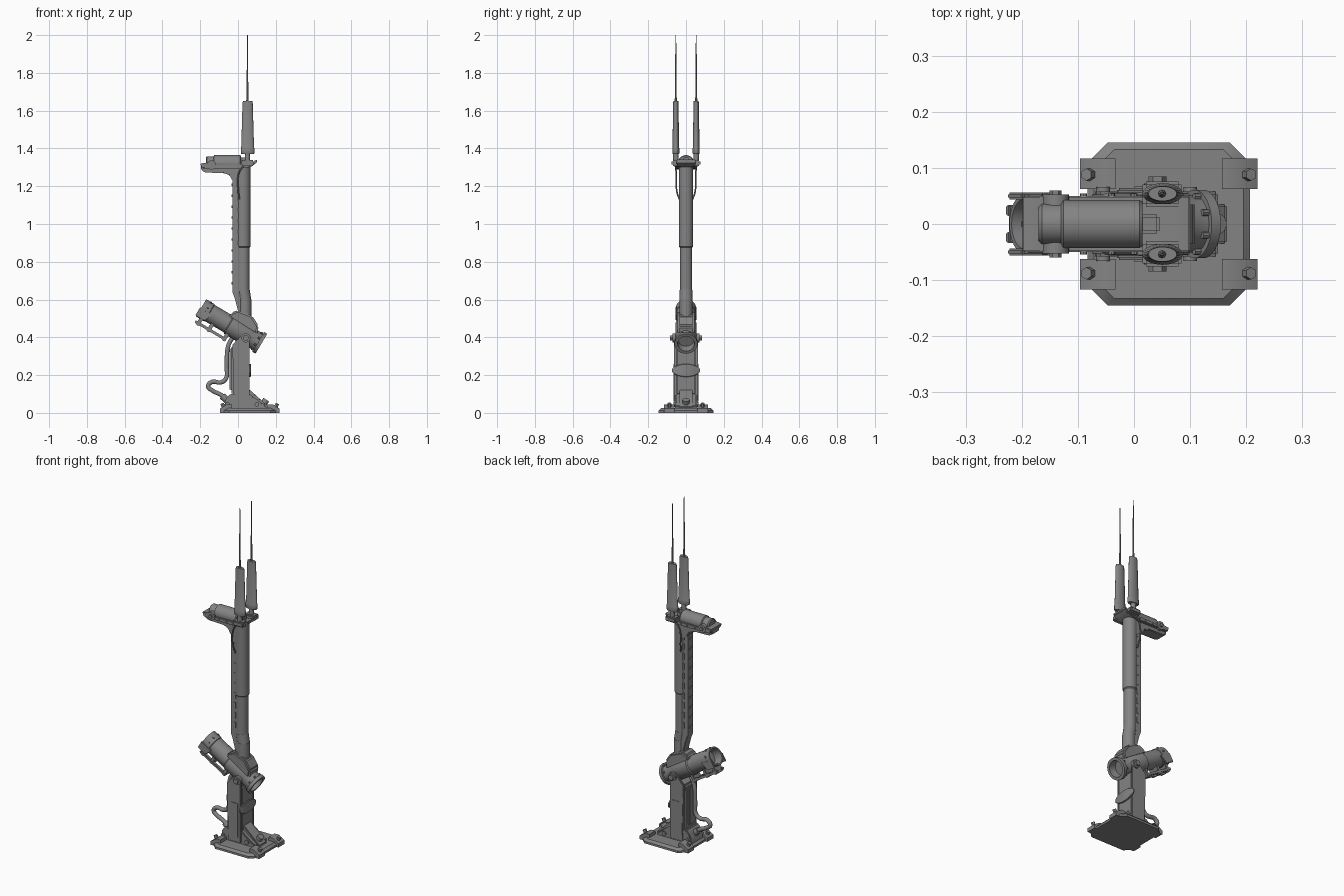
import bpy, bmesh, math
from mathutils import Vector, Matrix

cube = bpy.data.objects.get("Cube")
if cube:
    bpy.data.objects.remove(cube, do_unlink=True)

GREY = (0.23, 0.23, 0.23, 1)
metal = bpy.data.materials.new("dull_grey_metal")
metal.use_nodes = True
metal.diffuse_color = GREY
metal.node_tree.nodes["Principled BSDF"].inputs["Base Color"].default_value = GREY


def finish(name, bm, bevel=0):
    bmesh.ops.recalc_face_normals(bm, faces=bm.faces)
    if bevel:
        bmesh.ops.bevel(bm, geom=bm.edges[:], offset=bevel, segments=2, affect='EDGES', clamp_overlap=True)
    me = bpy.data.meshes.new(name)
    bm.to_mesh(me)
    bm.free()
    me.materials.append(metal)
    for p in me.polygons:
        p.use_smooth = True
    me.set_sharp_from_angle(angle=math.radians(35))
    ob = bpy.data.objects.new(name, me)
    bpy.context.collection.objects.link(ob)
    return ob


def box(name, lo, hi, bevel=0):
    lo, hi = Vector(lo), Vector(hi)
    bm = bmesh.new()
    bmesh.ops.create_cube(bm, size=1, matrix=Matrix.Translation((lo + hi) / 2) @ Matrix.Diagonal((*(hi - lo), 1)))
    return finish(name, bm, bevel)


def prism(name, pts, y0, y1, bevel=0):
    """Side profile in x,z pushed from y0 to y1."""
    bm = bmesh.new()
    face = bm.faces.new([bm.verts.new((x, y0, z)) for x, z in pts])
    ext = bmesh.ops.extrude_face_region(bm, geom=[face])
    bmesh.ops.translate(bm, vec=(0, y1 - y0, 0), verts=[v for v in ext["geom"] if isinstance(v, bmesh.types.BMVert)])
    return finish(name, bm, bevel)


def lathe(name, start, end, profile, sides=32, squash=1):
    """Rings of (distance, radius) around the line from start to end."""
    start = Vector(start)
    rot = (Vector(end) - start).to_track_quat('Z', 'Y').to_matrix().to_4x4()
    place = Matrix.Translation(start) @ rot @ Matrix.Diagonal((1, squash, 1, 1))
    bm = bmesh.new()
    rings = []
    for d, r in profile:
        ring = [place @ Vector((r * math.cos(a), r * math.sin(a), d))
                for a in (2 * math.pi * i / sides for i in range(sides))]
        rings.append([bm.verts.new(v) for v in ring])
    for a, b in zip(rings, rings[1:]):
        for i in range(sides):
            j = (i + 1) % sides
            bm.faces.new((a[i], a[j], b[j], b[i]))
    bm.faces.new(rings[0])
    bm.faces.new(rings[-1])
    return finish(name, bm)


def rod(name, start, end, r, sides=24):
    return lathe(name, start, end, [(0, r), ((Vector(end) - Vector(start)).length, r)], sides)


def cable(name, pts, r):
    cu = bpy.data.curves.new(name, 'CURVE')
    cu.dimensions = '3D'
    cu.bevel_depth, cu.bevel_resolution, cu.use_fill_caps = r, 3, True
    sp = cu.splines.new('BEZIER')
    sp.bezier_points.add(len(pts) - 1)
    for bp, p in zip(sp.bezier_points, pts):
        bp.co = p
        bp.handle_left_type = bp.handle_right_type = 'AUTO'
    cu.materials.append(metal)
    ob = bpy.data.objects.new(name, cu)
    bpy.context.collection.objects.link(ob)


# Base plate with cut corners and a sloped rim
MID = 0.062


def octagon(w, d, c, z):
    corners = [(w, d - c), (w - c, d), (c - w, d), (-w, d - c), (-w, c - d), (c - w, -d), (w - c, -d), (w, c - d)]
    return [(MID + x, y, z) for x, y in corners]


bm = bmesh.new()
layers = [[bm.verts.new(p) for p in octagon(w, d, 0.036, z)]
          for w, d, z in ((0.145, 0.145, 0), (0.145, 0.145, 0.012), (0.133, 0.133, 0.025))]
for a, b in zip(layers, layers[1:]):
    for i in range(8):
        bm.faces.new((a[i], a[i - 1], b[i - 1], b[i]))
bm.faces.new(layers[0])
bm.faces.new(layers[-1])
finish("base_plate", bm)

# Corner clamps with sloped bolts
for sx, end in ((1, "left"), (-1, "right")):
    for sy, side in ((1, "back"), (-1, "front")):
        prof = [(0.095, 0.015), (0.095, 0.045), (0.122, 0.045), (0.158, 0.022), (0.158, 0), (0.13, 0)]
        prism(f"clamp_{side}_{end}", [(MID + sx * x, z) for x, z in prof], sy * 0.062, sy * 0.117)
        rod(f"clamp_bolt_{side}_{end}", (MID + sx * 0.136, sy * 0.088, 0.025),
            (MID + sx * 0.147, sy * 0.088, 0.05), 0.011, 6)

# Foot, gusset and lower column
prism("foot", [(-0.075, 0.02), (-0.065, 0.075), (-0.04, 0.1), (0.06, 0.1), (0.15, 0.035), (0.15, 0.02)],
      -0.058, 0.058, 0.005)
prism("gusset", [(0.05, 0.13), (0.065, 0.12), (0.165, 0.03), (0.165, 0.02), (0.05, 0.02)], -0.035, 0.035, 0.004)
box("lower_column", (-0.035, -0.06, 0.09), (0.062, 0.06, 0.36), 0.012)
rod("foot_bolt", (0.13, 0, 0.04), (0.15, 0, 0.07), 0.018)
lathe("column_cover", (0.06, 0, 0.225), (0.069, 0, 0.225), [(0, 0.075), (0.006, 0.075), (0.009, 0.07)], 32, 0.46)
box("column_back_rib", (-0.045, -0.03, 0.12), (-0.03, 0.03, 0.34), 0.004)

# Fork arms, side panels and hinge
for s, side in ((1, "back"), (-1, "front")):
    prism(f"fork_arm_{side}", [(-0.02, 0.03), (0.062, 0.03), (0.062, 0.38), (0.05, 0.42), (0.025, 0.42), (-0.03, 0.36)],
          s * 0.05, s * 0.064, 0.003)
    box(f"arm_strap_{side}", (0.0, s * 0.06, 0.06), (0.045, s * 0.067, 0.26))
    rod(f"hinge_washer_{side}", (0.042, s * 0.055, 0.397), (0.042, s * 0.072, 0.397), 0.024)
    rod(f"hinge_bolt_{side}", (0.042, s * 0.06, 0.397), (0.042, s * 0.085, 0.397), 0.016, 6)
    for x in (-0.055, 0.1):
        rod(f"foot_pin_{side}", (x, s * 0.05, 0.045), (x, s * 0.066, 0.045), 0.012, 12)

# Tilted barrel with hollow ends
HIGH, LOW = Vector((-0.195, 0, 0.556)), Vector((0.122, 0, 0.367))
axis = (LOW - HIGH).normalized()
up = Vector((-axis.z, 0, axis.x))
lathe("barrel", HIGH, LOW, [(0.05, 0.042), (0, 0.045), (0, 0.053), (0.05, 0.053), (0.053, 0.05), (0.17, 0.05),
                            (0.175, 0.056), (0.29, 0.056), (0.3, 0.051), (0.352, 0.051),
                            (0.352, 0.061), (0.371, 0.061), (0.371, 0.045), (0.33, 0.04)], 40)
for i in range(8):
    a = 2 * math.pi * (i + 0.5) / 8
    out = up * math.cos(a) + Vector((0, math.sin(a), 0))
    p = HIGH + out * 0.052
    rod("collar_stud", p + axis * 0.03, p + axis * 0.03 + out * 0.006, 0.006, 8)
    rod("flange_bolt", LOW + out * 0.053 - axis * 0.03, LOW + out * 0.053 - axis * 0.018, 0.006, 8)


def along(d, h):
    p = HIGH + axis * d + up * h
    return p.x, p.z


# Rail slung below the barrel
for s in (1, -1):
    prism("barrel_rail", [along(*q) for q in ((0.01, -0.085), (0.01, -0.07), (0.2, -0.07), (0.2, -0.085))],
          s * 0.014, s * 0.034, 0.003)
    prism("muzzle_prong", [along(*q) for q in ((-0.006, -0.05), (-0.006, 0.0), (0.07, 0.0), (0.05, -0.05))],
          s * 0.044, s * 0.056, 0.003)
for d in (0.02, 0.085, 0.18):
    prism("rail_post", [along(*q) for q in ((d, -0.09), (d, -0.04), (d + 0.02, -0.04), (d + 0.02, -0.09))],
          -0.032, 0.032, 0.003)

# Mast socket, bent neck and two tubes
prism("mast_socket", [along(0.15, 0.03), along(0.15, 0.06), (0.0, 0.545), (0.075, 0.515), (0.11, 0.46), (0.1, 0.41)],
      -0.045, 0.045, 0.01)
rod("mast_neck", (0.037, 0, 0.44), (0.037, 0, 0.6), 0.035)
rod("mast_bend", (0.037, 0, 0.59), (0.028, 0, 0.65), 0.034)
lathe("mast_tube", (0.028, 0, 0.64), (0.028, 0, 1.31),
      [(0, 0.033), (0.235, 0.033), (0.24, 0.038), (0.67, 0.038)])

# Spine behind the mast curling into the head
prism("mast_spine", [(0.02, 1.26), (-0.03, 1.26), (-0.03, 0.64), (-0.018, 0.61), (0.0, 0.54), (0.02, 0.54)],
      -0.026, 0.026, 0.003)
prism("head_neck", [(0.02, 1.31), (-0.195, 1.31), (-0.195, 1.285), (-0.17, 1.272), (-0.075, 1.27), (-0.045, 1.258),
                    (-0.03, 1.23), (0.02, 1.2)], -0.034, 0.034, 0.004)
for i in range(10):
    z = 0.68 + i * 0.058
    box("spine_clip", (-0.008, -0.029, z), (0.004, 0.029, z + 0.035))
    box("spine_lug", (-0.034, -0.012, z), (-0.028, 0.012, z + 0.012))

# Head cradle and round housing
prism("head_cradle", [(-0.19, 1.295), (-0.2, 1.32), (-0.165, 1.325), (-0.12, 1.312), (0.06, 1.318), (0.1, 1.342),
                      (0.1, 1.326), (0.07, 1.303), (0.0, 1.292)], -0.05, 0.05, 0.003)
lathe("head_housing", (-0.17, 0, 1.322), (0.015, 0, 1.322),
      [(0, 0.03), (0.006, 0.036), (0.04, 0.036), (0.044, 0.043), (0.18, 0.043), (0.185, 0.039)], 40)
box("head_connector", (0.01, -0.017, 1.31), (0.046, 0.017, 1.352), 0.005)
rod("head_pivot", (-0.14, -0.053, 1.312), (-0.14, 0.053, 1.312), 0.024)
rod("head_pivot_pin", (-0.14, -0.06, 1.312), (-0.14, 0.06, 1.312), 0.011, 6)
for s, side in ((1, "back"), (-1, "front")):
    for x in (-0.09, -0.04, 0.0):
        rod("cradle_bolt", (x, s * 0.045, 1.304), (x, s * 0.054, 1.304), 0.006, 8)

    # Antennas: mount, stem, flat oval body and whip
    box(f"antenna_mount_{side}", (0.015, s * 0.03, 1.308), (0.085, s * 0.076, 1.338), 0.006)
    rod(f"antenna_stem_{side}", (0.05, s * 0.054, 1.33), (0.05, s * 0.054, 1.38), 0.014)
    body = lathe(f"antenna_body_{side}", (0, 0, 0), (0, 0, 1),
                 [(0, 0.033), (0.004, 0.036), (0.03, 0.036), (0.033, 0.034), (0.27, 0.027), (0.28, 0.025)], 32, 0.52)
    body.location = (0.051, s * 0.054, 1.37)
    lathe(f"antenna_whip_{side}", (0.05, s * 0.054, 1.64), (0.05, s * 0.054, 2),
          [(0, 0.008), (0.03, 0.005), (0.36, 0.002)], 8)
    cable(f"antenna_lead_{side}", [(0.03, s * 0.055, 1.31), (0.005, s * 0.052, 1.27), (0.002, s * 0.048, 1.17),
                                   (0.008, s * 0.035, 1.13)], 0.004)

# Loose hose at the rear of the column
cable("rear_hose", [(-0.02, 0, 0.41), (-0.05, 0, 0.36), (-0.06, 0, 0.25), (-0.065, 0, 0.18), (-0.09, 0, 0.162),
                    (-0.14, 0, 0.163), (-0.158, 0, 0.14), (-0.135, 0, 0.118), (-0.09, 0, 0.095), (-0.05, 0, 0.06)], 0.012)
rod("hose_socket", (-0.085, 0, 0.09), (-0.05, 0, 0.06), 0.018, 16)
